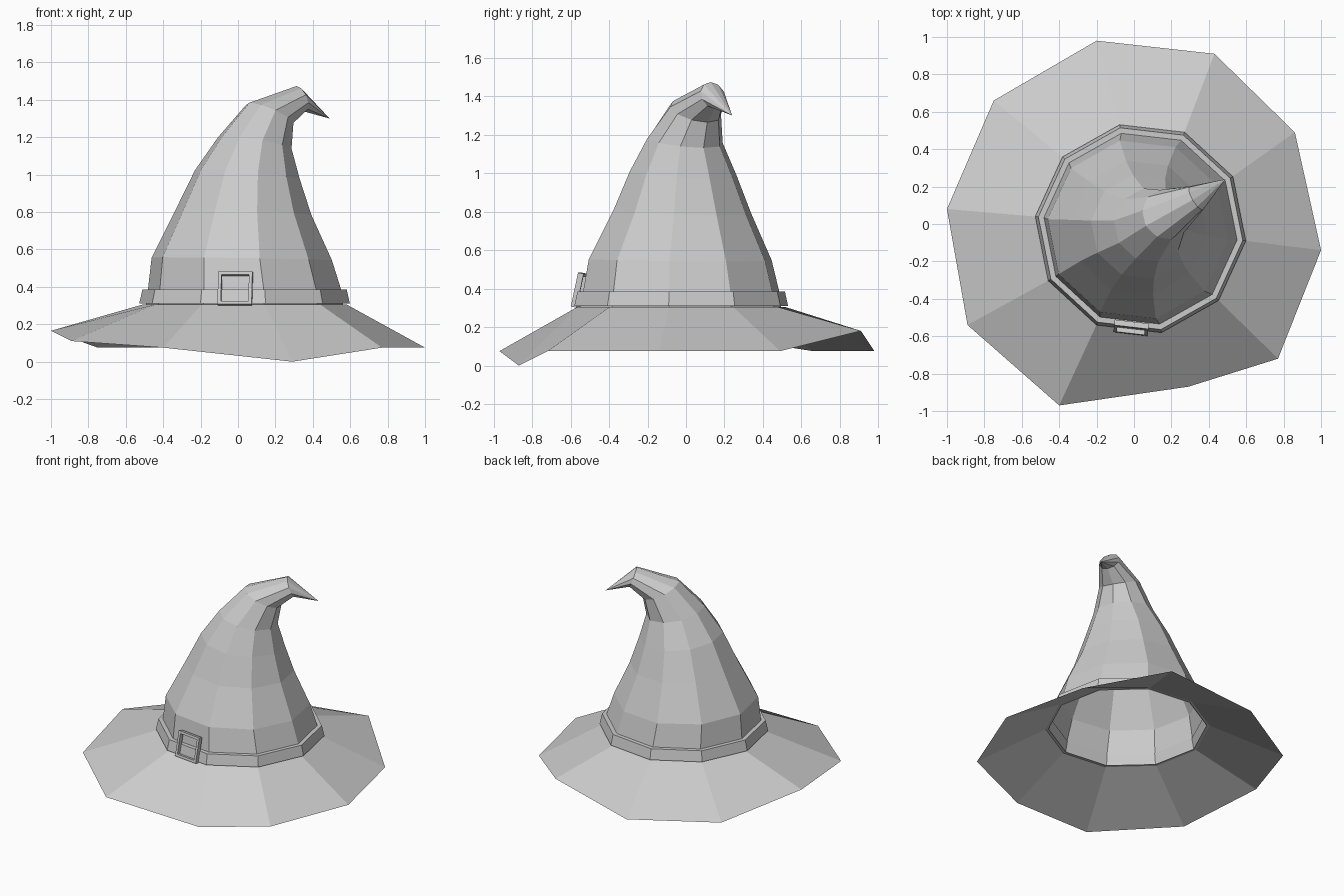
import bpy, bmesh, math
from mathutils import Vector, Matrix

cube = bpy.data.objects.get("Cube")
if cube:
    bpy.data.objects.remove(cube, do_unlink=True)

SIDES = 10
START = math.radians(-6.6)
CENTRE = (0.035, -0.025)

grey = bpy.data.materials.new("plain_grey")
grey.use_nodes = True
grey.diffuse_color = (0.6, 0.6, 0.6, 1)
grey.node_tree.nodes["Principled BSDF"].inputs["Base Color"].default_value = (0.6, 0.6, 0.6, 1)


def make_object(name, bm):
    bmesh.ops.recalc_face_normals(bm, faces=bm.faces)
    mesh = bpy.data.meshes.new(name)
    bm.to_mesh(mesh)
    bm.free()
    mesh.materials.append(grey)
    obj = bpy.data.objects.new(name, mesh)
    bpy.context.collection.objects.link(obj)
    return obj


def ring(x, y, z, radius, tilt=0):
    """Ten-sided ring, tipped toward the point of the hat."""
    lean = Matrix.Rotation(math.radians(tilt), 3, Vector((-0.5, 0.86, 0)))
    points = []
    for i in range(SIDES):
        a = START + i * math.tau / SIDES
        offset = lean @ Vector((math.cos(a), math.sin(a), 0)) * radius
        points.append(Vector((x, y, z)) + offset)
    return points


def loft(bm, rings, closed=False):
    loops = [[bm.verts.new(p) for p in r] for r in rings]
    pairs = list(zip(loops, loops[1:]))
    if closed:
        pairs.append((loops[-1], loops[0]))
    for low, high in pairs:
        for i in range(SIDES):
            j = (i + 1) % SIDES
            bm.faces.new((low[i], low[j], high[j], high[i]))
    return loops


# Crown: tapering rings that bend over to a drooping point
bm = bmesh.new()
sections = [
    (0.035, -0.025, 0.305, 0.53, 0),
    (0.035, -0.025, 0.385, 0.52, 0),
    (0.02, -0.03, 0.55, 0.485, 1),
    (0.03, -0.02, 0.80, 0.365, 3),
    (0.05, -0.015, 1.0, 0.283, 6),
    (0.09, -0.005, 1.17, 0.20, 11),
    (0.17, 0.05, 1.325, 0.137, 26),
    (0.335, 0.14, 1.405, 0.073, 70),
]
last = loft(bm, [ring(*s) for s in sections])[-1]
tip = bm.verts.new((0.49, 0.24, 1.30))
for i in range(SIDES):
    bm.faces.new((last[i], last[(i + 1) % SIDES], tip))
make_object("crown", bm)

# Brim: single wavy sheet
bm = bmesh.new()
edge = [
    (1.0, -0.14, 0.075), (0.86, 0.49, 0.075), (0.43, 0.91, 0.18),
    (-0.2, 0.98, 0.075), (-0.75, 0.66, 0.075), (-1.0, 0.08, 0.165),
    (-0.89, -0.54, 0.11), (-0.4, -0.97, 0.075), (0.29, -0.87, 0.0),
    (0.77, -0.72, 0.075),
]
loft(bm, [[Vector(p) for p in edge], ring(*CENTRE, 0.305, 0.55)])
make_object("brim", bm)

# Band: closed strip around the foot of the crown
bm = bmesh.new()
profile = [(0.53, 0.31), (0.567, 0.31), (0.55, 0.385), (0.515, 0.385)]
loft(bm, [ring(*CENTRE, z, r) for r, z in profile], closed=True)
make_object("hat_band", bm)

# Buckle: thin open frame leaning on the front facet of the band
bm = bmesh.new()
half_w, half_h, bar, depth = 0.092, 0.09, 0.018, 0.03
frames = []
for y in (-depth / 2, depth / 2):
    for inset in (0, bar):
        w, h = half_w - inset, half_h - inset
        frames.append([bm.verts.new((sx * w, y, sz * h))
                       for sx, sz in ((-1, -1), (1, -1), (1, 1), (-1, 1))])
outer_front, inner_front, outer_back, inner_back = frames
for a, b in ((outer_front, inner_front), (inner_front, inner_back),
             (inner_back, outer_back), (outer_back, outer_front)):
    for i in range(4):
        j = (i + 1) % 4
        bm.faces.new((a[i], a[j], b[j], b[i]))
buckle = make_object("buckle", bm)
facing = START + 7.5 * math.tau / SIDES
buckle.location = (-0.015, CENTRE[1] - 0.53, 0.392)
buckle.rotation_euler = (math.radians(-12), 0, facing + math.pi / 2)
